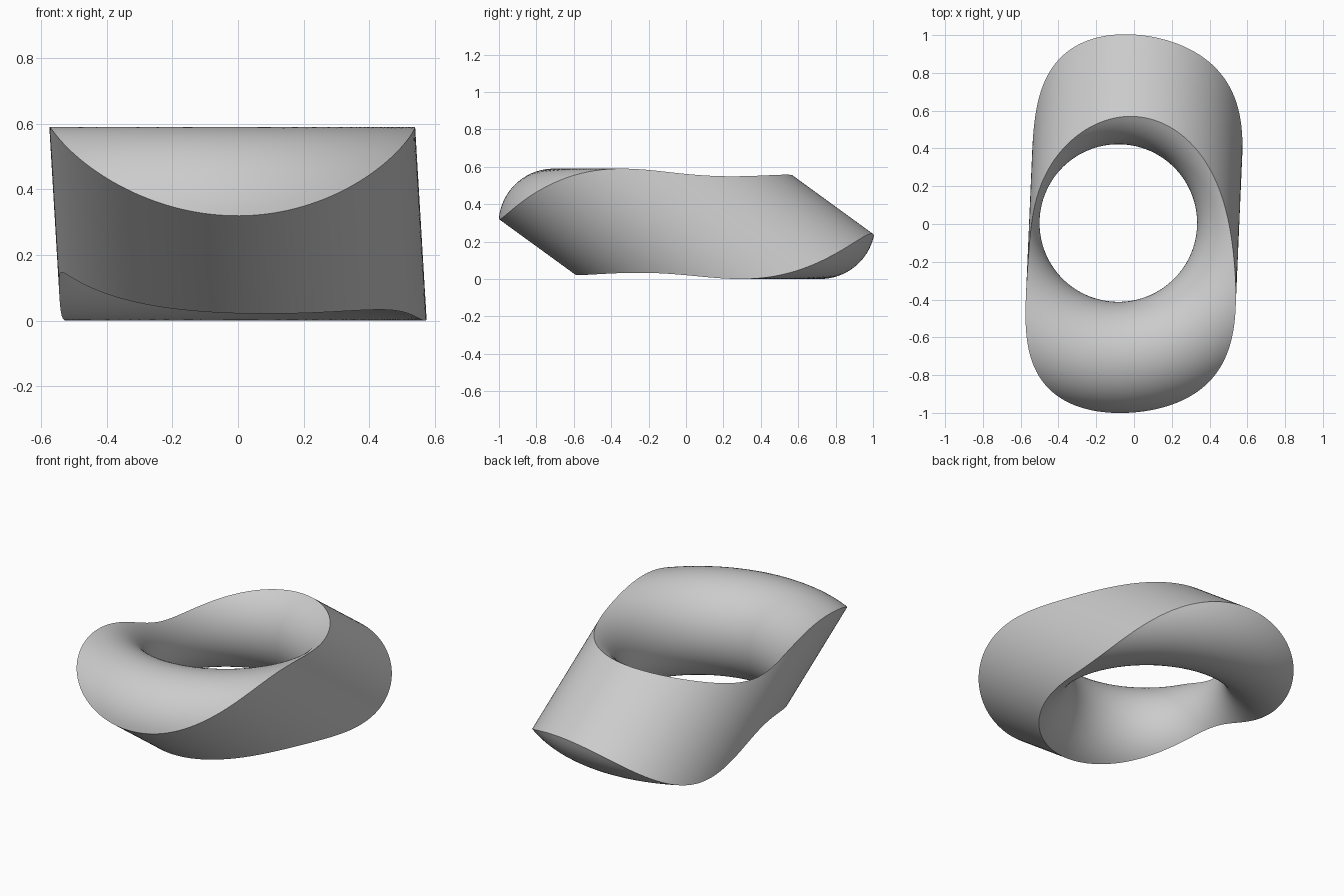
import bpy
import bmesh
from math import cos, pi, sin, tau
from mathutils import Vector

default = bpy.data.objects.get("Cube")
if default:
    bpy.data.objects.remove(default, do_unlink=True)

MAJOR, MINOR = 0.712, 0.295
CENTRE = Vector((-0.083, 0.005, MINOR))
# Slanted cylinder that bounds the outside of the ring
BORE_RADIUS = 0.556
BORE_CENTRE = Vector((0, -0.02, MINOR))
AXIS = Vector((0.035, 0.809, -0.588)).normalized()
SEGMENTS, ARC_STEPS, CUT_STEPS = 288, 48, 24


def place(turn, radius, z):
    return CENTRE + Vector((radius * cos(turn), radius * sin(turn), z))


def tube_point(turn, angle):
    return place(turn, MAJOR + MINOR * cos(angle), MINOR * sin(angle))


def inside(point):
    return (point - BORE_CENTRE).cross(AXIS).length < BORE_RADIUS


def last_inside(path, low, high):
    """Parameter at which a path leaves the slanted cylinder."""
    for _ in range(30):
        middle = (low + high) / 2
        if inside(path(middle)):
            low = middle
        else:
            high = middle
    return low


def tube_exit(turn, direction):
    """Tube angle of the rim, walking away from the inner side of the tube."""
    step = 0.03 * direction
    angle = pi
    while inside(tube_point(turn, angle + step)) and abs(angle - pi) < pi:
        angle += step
    return last_inside(lambda a: tube_point(turn, a), angle, angle + step)


def section(turn):
    """Round inner arc followed by the trimmed outer side."""
    start, end = tube_exit(turn, -1), tube_exit(turn, 1)
    points = [tube_point(turn, start + (end - start) * i / ARC_STEPS)
              for i in range(ARC_STEPS + 1)]
    z_start, z_end = MINOR * sin(end), MINOR * sin(start)
    for i in range(1, CUT_STEPS):
        z = z_start + (z_end - z_start) * i / CUT_STEPS
        radius = last_inside(lambda r: place(turn, r, z), 0, 2)
        points.append(place(turn, radius, z))
    return points


# Ring skinned through its cross-sections
bm = bmesh.new()
rings = [[bm.verts.new(p) for p in section(tau * s / SEGMENTS)]
         for s in range(SEGMENTS)]
for s, ring in enumerate(rings):
    following = rings[(s + 1) % SEGMENTS]
    for i in range(len(ring)):
        j = (i + 1) % len(ring)
        bm.faces.new((ring[i], following[i], following[j], ring[j])).smooth = True
    # Crisp rims where the round and trimmed sides meet
    for rim in (0, ARC_STEPS):
        bm.edges.get((ring[rim], following[rim])).smooth = False
bmesh.ops.recalc_face_normals(bm, faces=bm.faces)
mesh = bpy.data.meshes.new("trimmed_ring")
bm.to_mesh(mesh)
bm.free()
body = bpy.data.objects.new("trimmed_ring", mesh)
bpy.context.collection.objects.link(body)

# Plain grey material
grey = bpy.data.materials.new("light_grey")
grey.use_nodes = True
colour = (0.6, 0.6, 0.6, 1)
grey.diffuse_color = colour
grey.node_tree.nodes["Principled BSDF"].inputs["Base Color"].default_value = colour
mesh.materials.append(grey)
